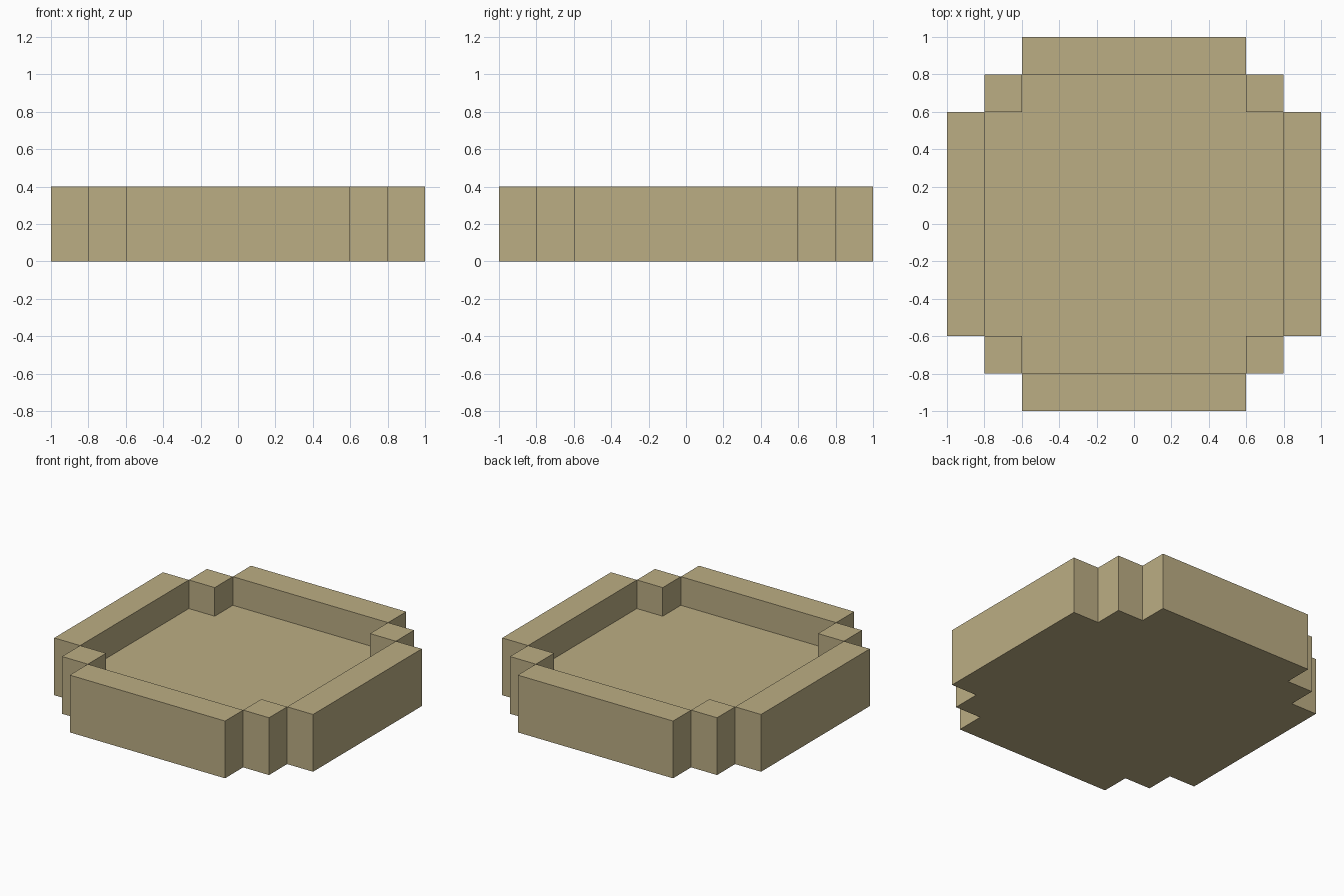
import bpy, bmesh, math

if "Cube" in bpy.data.objects:
    bpy.data.objects.remove(bpy.data.objects["Cube"])

LINES = [-1.0, -0.8, -0.6, 0.6, 0.8, 1.0]   # grid lines in x and y
FLOOR, RIM = 0.2, 0.4


def height(i, j):
    """Height of a plan cell: raised rim stepping in at the corners, sunken floor."""
    if not (0 <= i <= 4 and 0 <= j <= 4):
        return 0.0
    a, b = abs(i - 2), abs(j - 2)
    if a + b > 2:
        return RIM if (a, b) == (9, 9) else 0.0
    if a == 2 or b == 2 or (a == 1 and b == 1):
        return RIM
    return FLOOR


bm = bmesh.new()


def quad(*pts):
    bm.faces.new([bm.verts.new(p) for p in pts])


for i in range(5):
    for j in range(5):
        h = height(i, j)
        if not h:
            continue
        x0, x1, y0, y1 = LINES[i], LINES[i + 1], LINES[j], LINES[j + 1]
        # top and underside of the cell
        quad((x0, y0, h), (x1, y0, h), (x1, y1, h), (x0, y1, h))
        quad((x0, y1, 0), (x1, y1, 0), (x1, y0, 0), (x0, y0, 0))
        # upright faces wherever the neighbour is lower
        sides = [((x0, y0), (x1, y0), 0, -1), ((x1, y0), (x1, y1), 1, 0),
                 ((x1, y1), (x0, y1), 0, 1), ((x0, y1), (x0, y0), -1, 0)]
        for p, q, di, dj in sides:
            low = height(i + di, j + dj)
            for z0, z1 in ((0.0, FLOOR), (FLOOR, RIM)):
                if low <= z0 and z1 <= h:
                    quad((*p, z0), (*q, z0), (*q, z1), (*p, z1))

# weld the cells and merge flat regions into single faces
bmesh.ops.remove_doubles(bm, verts=bm.verts, dist=0.0001)
bmesh.ops.dissolve_limit(bm, angle_limit=math.radians(1), verts=bm.verts, edges=bm.edges)

mesh = bpy.data.meshes.new("stepped_tray")
bm.to_mesh(mesh)
bm.free()
tray = bpy.data.objects.new("stepped_tray", mesh)
bpy.context.collection.objects.link(tray)

# one flat sand colour
sand = bpy.data.materials.new("sand")
sand.diffuse_color = (0.50, 0.42, 0.23, 1.0)
sand.use_nodes = True
sand.node_tree.nodes["Principled BSDF"].inputs["Base Color"].default_value = sand.diffuse_color
mesh.materials.append(sand)
